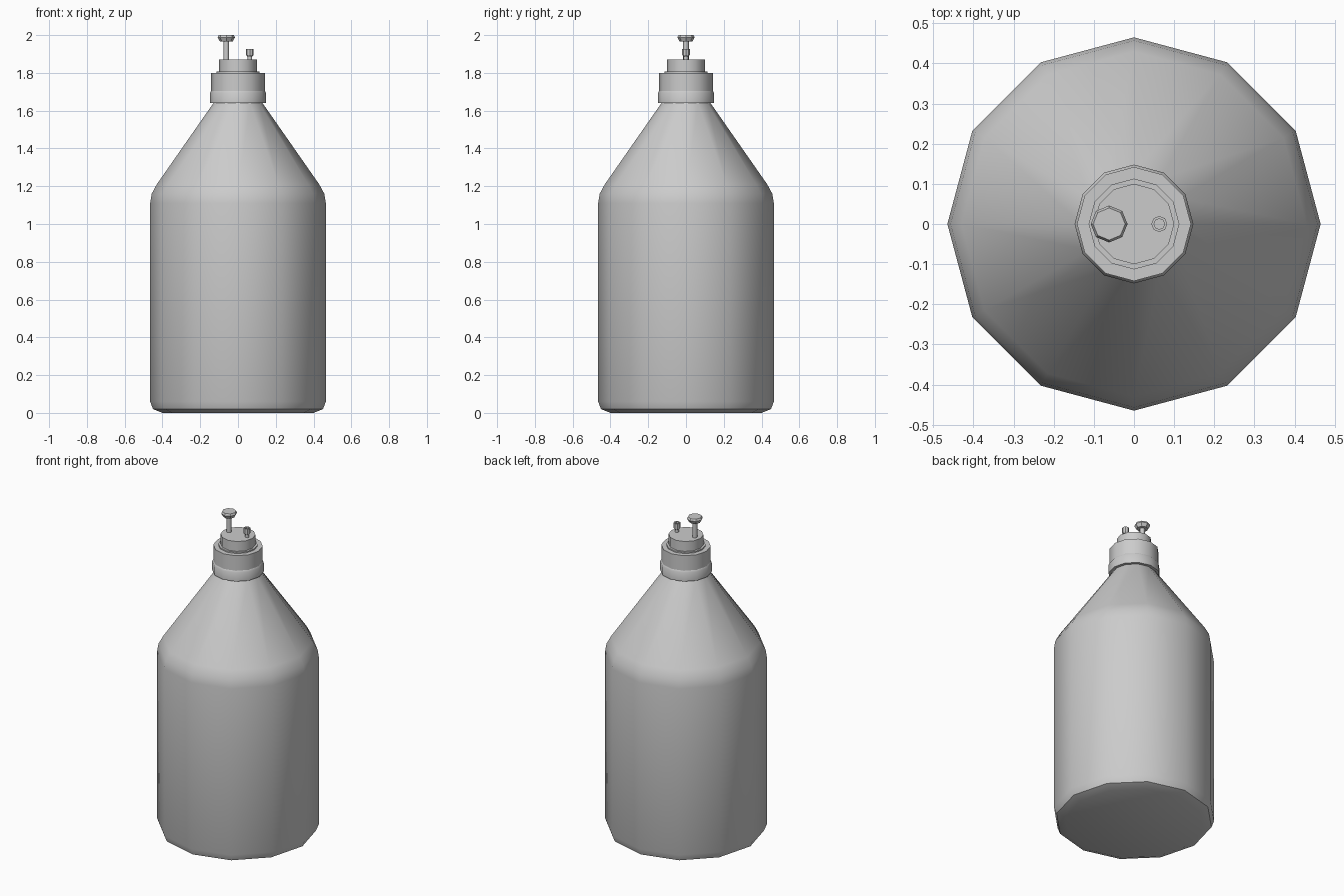
import bpy, bmesh, math

cube = bpy.data.objects.get("Cube")
if cube:
    bpy.data.objects.remove(cube, do_unlink=True)

# One plain grey for every part
grey = bpy.data.materials.new("plain_grey")
grey.use_nodes = True
colour = (0.6, 0.6, 0.6, 1)
grey.diffuse_color = colour
grey.node_tree.nodes["Principled BSDF"].inputs["Base Color"].default_value = colour


def lathe(name, profile, sides, x=0.0, smooth=40):
    """Turn a bottom-to-top (radius, height) profile into a closed solid."""
    bm = bmesh.new()
    rings = []
    for r, z in profile:
        angles = [math.tau * i / sides for i in range(sides)]
        rings.append([bm.verts.new((x + r * math.cos(a), r * math.sin(a), z))
                      for a in angles])
    for low, high in zip(rings, rings[1:]):
        for i in range(sides):
            j = (i + 1) % sides
            bm.faces.new((low[i], low[j], high[j], high[i]))
    bm.faces.new(rings[0][::-1])
    bm.faces.new(rings[-1])
    mesh = bpy.data.meshes.new(name)
    bm.to_mesh(mesh)
    bm.free()
    mesh.materials.append(grey)
    obj = bpy.data.objects.new(name, mesh)
    bpy.context.collection.objects.link(obj)
    if smooth:
        bpy.ops.object.select_all(action="DESELECT")
        obj.select_set(True)
        bpy.context.view_layer.objects.active = obj
        bpy.ops.object.shade_smooth_by_angle(angle=math.radians(smooth))
    return obj


# Bottle with chamfered base, rounded shoulder and conical neck
lathe("bottle_body", [(0.40, 0), (0.45, 0.02), (0.465, 0.06), (0.465, 1.11),
                      (0.457, 1.16), (0.43, 1.21), (0.13, 1.64)], 12)

# Screw collar: wide lower band, slimmer upper band
lathe("collar_band", [(0.148, 1.64), (0.148, 1.695), (0.142, 1.705)], 12)
lathe("collar", [(0.142, 1.645), (0.142, 1.80)], 12)

# Stepped cap
lathe("cap_step", [(0.113, 1.79), (0.113, 1.808)], 12)
lathe("cap", [(0.10, 1.80), (0.10, 1.87)], 12)

# Plunger with knob
lathe("plunger_rod", [(0.015, 1.86), (0.015, 1.975)], 8, -0.062, 50)
lathe("plunger_knob", [(0.034, 1.967), (0.046, 1.988), (0.040, 2.0)], 8, -0.062, 0)

# Small outlet with a wider open tip
lathe("outlet_stem", [(0.012, 1.86), (0.012, 1.90)], 8, 0.063, 50)
lathe("outlet_tip", [(0.015, 1.888), (0.020, 1.895), (0.020, 1.927),
                     (0.013, 1.927), (0.013, 1.91)], 8, 0.063, 0)
